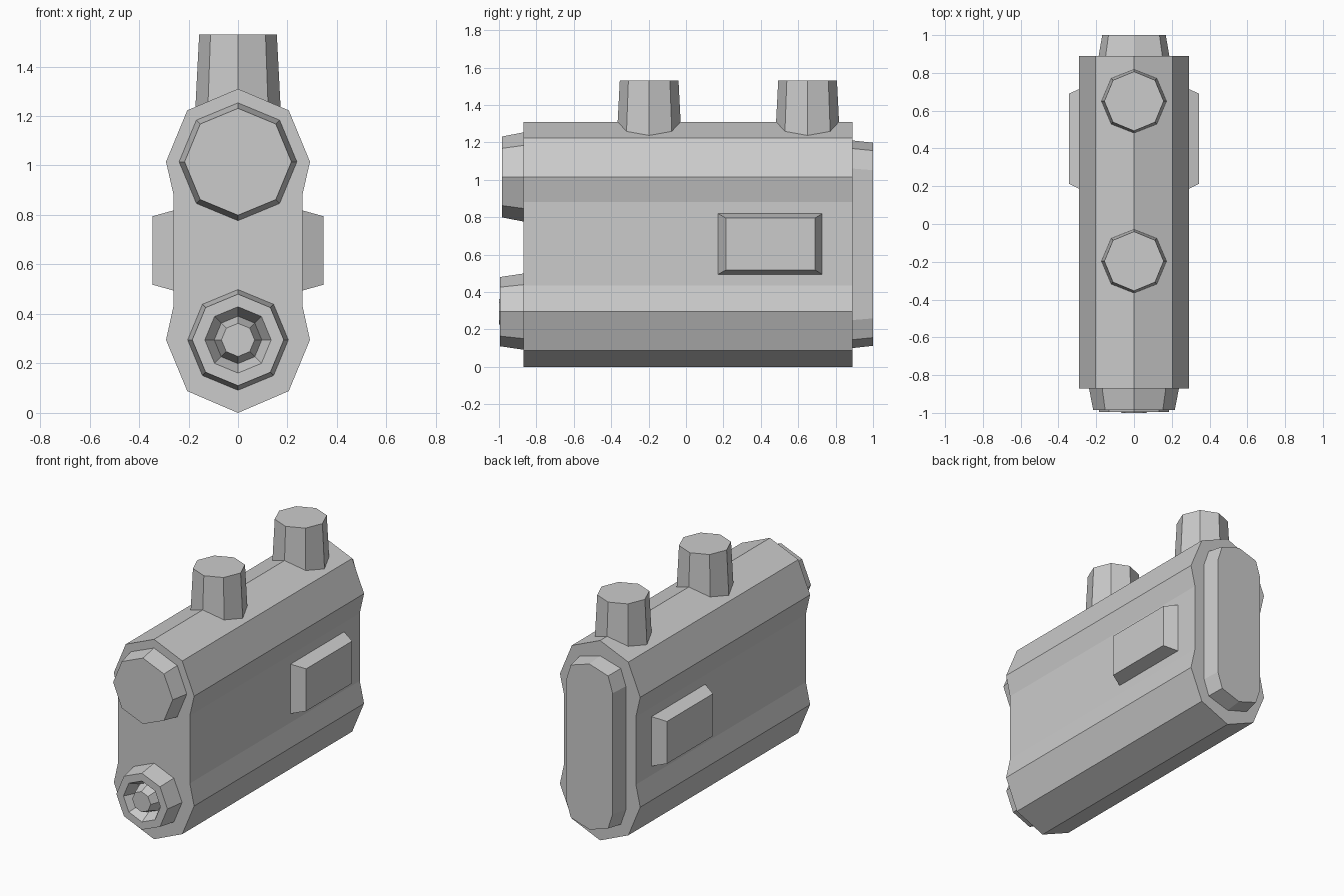
import bpy, bmesh
from math import sin, cos, pi

if "Cube" in bpy.data.objects:
    bpy.data.objects.remove(bpy.data.objects["Cube"])


def loft(name, rings):
    """Skin a stack of equal-length point rings and cap both ends."""
    bm = bmesh.new()
    vs = [[bm.verts.new(p) for p in ring] for ring in rings]
    n = len(vs[0])
    for a, b in zip(vs, vs[1:]):
        for i in range(n):
            j = (i + 1) % n
            bm.faces.new((a[i], a[j], b[j], b[i]))
    bm.faces.new(vs[0])
    bm.faces.new(vs[-1])
    bmesh.ops.recalc_face_normals(bm, faces=bm.faces)
    mesh = bpy.data.meshes.new(name)
    bm.to_mesh(mesh)
    bm.free()
    ob = bpy.data.objects.new(name, mesh)
    bpy.context.collection.objects.link(ob)
    return ob


def octagon(r):
    return [(r * sin(i * pi / 4), r * cos(i * pi / 4)) for i in range(8)]


def mirrored(half, y):
    """Half profile from bottom to top point, mirrored across x = 0."""
    pts = half + [(-x, z) for x, z in half[-2:0:-1]]
    return [(x, y, z) for x, z in pts]


def front_boss(name, zc, steps):
    """Octagonal turned part along y; steps are (y, radius)."""
    return loft(name, [[(x, y, zc + z) for x, z in octagon(r)] for y, r in steps])


# Main body: two stacked octagons joined by a straight waist
body = [(0, 0), (0.205, 0.088), (0.291, 0.295), (0.26, 0.435),
        (0.26, 0.88), (0.291, 1.015), (0.205, 1.223), (0, 1.31)]
loft("body", [mirrored(body, -0.87), mirrored(body, 0.89)])

# Tapered back plate
plate = [(0, 0.1), (0.15, 0.145), (0.187, 0.25),
         (0.187, 1.06), (0.15, 1.167), (0, 1.21)]
tip = [(x * 0.9, 0.655 + (z - 0.655) * 0.978) for x, z in plate]
loft("back_plate", [mirrored(plate, 0.88), mirrored(plate, 0.89), mirrored(tip, 1.0)])

# Upper front cap, and lower nozzle with recess and central plug
front_boss("front_cap", 1.015, [(-0.86, 0.24), (-0.985, 0.216)])
front_boss("front_nozzle", 0.295,
           [(-0.86, 0.205), (-0.995, 0.185), (-0.995, 0.134),
            (-0.92, 0.096), (-1.0, 0.067)])

# Top knobs
for label, yc in (("front", -0.197), ("rear", 0.65)):
    loft(f"top_knob_{label}",
         [[(x, yc + y, z) for x, y in octagon(r)]
          for z, r in ((1.2, 0.174), (1.53, 0.157))])

# Bevelled side pads
for label, s in (("right", 1), ("left", -1)):
    loft(f"side_pad_{label}",
         [[(s * x, y0, z0), (s * x, y1, z0), (s * x, y1, z1), (s * x, y0, z1)]
          for x, y0, y1, z0, z1 in ((0.255, 0.17, 0.73, 0.493, 0.82),
                                    (0.345, 0.213, 0.69, 0.518, 0.795))])
